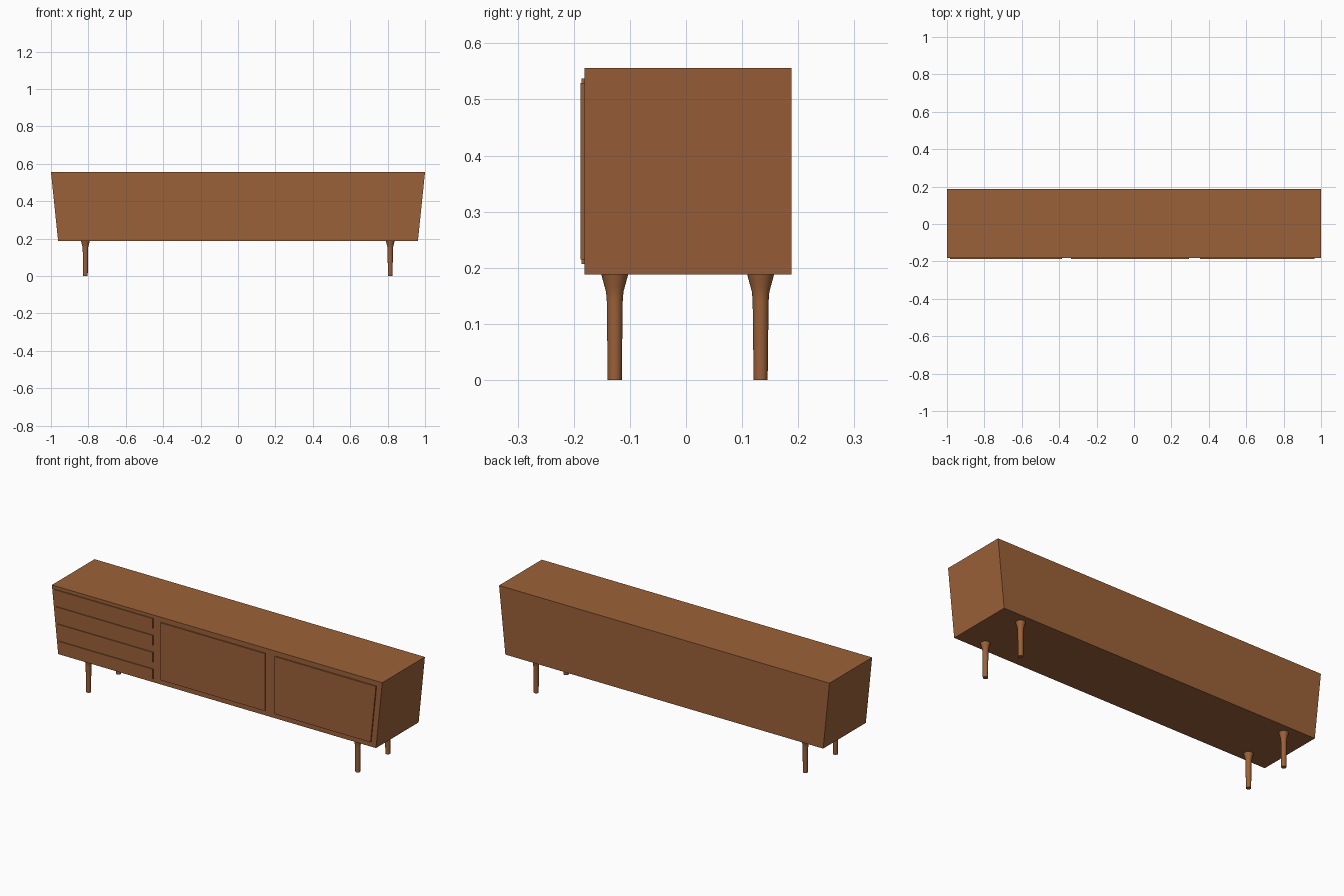
import bpy, bmesh, math

if "Cube" in bpy.data.objects:
    bpy.data.objects.remove(bpy.data.objects["Cube"])

wood = bpy.data.materials.new("wood")
wood.diffuse_color = (0.33, 0.12, 0.04, 1)
wood.use_nodes = True
wood.node_tree.nodes["Principled BSDF"].inputs["Base Color"].default_value = wood.diffuse_color

Z0, Z1 = 0.188, 0.556          # cabinet bottom and top
FRONT, BACK = -0.181, 0.188


def side(z):
    """Half width of the cabinet at height z (ends lean outward)."""
    return 0.962 + 0.038 * (z - Z0) / (Z1 - Z0)


def add_object(name, bm):
    bmesh.ops.recalc_face_normals(bm, faces=bm.faces[:])
    mesh = bpy.data.meshes.new(name)
    bm.to_mesh(mesh)
    bm.free()
    mesh.materials.append(wood)
    ob = bpy.data.objects.new(name, mesh)
    bpy.context.collection.objects.link(ob)
    return ob


def slab(name, outline, y0, y1):
    """Extrude an (x, z) outline from y0 to y1."""
    bm = bmesh.new()
    face = bm.faces.new([bm.verts.new((x, y0, z)) for x, z in outline])
    ext = bmesh.ops.extrude_face_region(bm, geom=[face])["geom"]
    moved = [v for v in ext if isinstance(v, bmesh.types.BMVert)]
    bmesh.ops.translate(bm, verts=moved, vec=(0, y1 - y0, 0))
    return add_object(name, bm)


# Cabinet with leaning ends
slab("cabinet_body", [(-side(Z0), Z0), (side(Z0), Z0), (side(Z1), Z1), (-side(Z1), Z1)],
     FRONT, BACK)

# Four drawer fronts, left edge following the lean
for i in range(4):
    b = 0.207 + i * 0.0922
    t = b + 0.054
    slab(f"drawer_front_{i + 1}",
         [(-side(b) + 0.015, b), (-0.386, b), (-0.386, t), (-side(t) + 0.015, t)],
         -0.186, FRONT + 0.002)

# Two door panels
b, t = 0.215, 0.529
slab("middle_door", [(-0.338, b), (0.294, b), (0.294, t), (-0.338, t)],
     -0.188, FRONT + 0.002)
slab("right_door", [(0.353, b), (side(b) - 0.031, b), (side(t) - 0.031, t), (0.353, t)],
     -0.188, FRONT + 0.002)


def leg(name, cx, cy):
    """Turned leg, flared where it meets the cabinet."""
    profile = [(0.0125, 0), (0.0142, 0.14), (0.0155, 0.157), (0.0185, 0.168), (0.0245, 0.19)]
    n = 24
    bm = bmesh.new()
    rings = [[bm.verts.new((cx + r * math.cos(k * math.tau / n),
                            cy + r * math.sin(k * math.tau / n), z)) for k in range(n)]
             for r, z in profile]
    for lo, hi in zip(rings, rings[1:]):
        for k in range(n):
            bm.faces.new((lo[k], lo[(k + 1) % n], hi[(k + 1) % n], hi[k]))
    bm.faces.new(rings[0])
    bm.faces.new(rings[-1])
    ob = add_object(name, bm)
    bpy.ops.object.select_all(action='DESELECT')
    ob.select_set(True)
    bpy.context.view_layer.objects.active = ob
    bpy.ops.object.shade_smooth_by_angle(angle=math.radians(40))


# Four legs
for end, x in (("left", -0.816), ("right", 0.814)):
    for row, y in (("front", -0.127), ("back", 0.133)):
        leg(f"{row}_{end}_leg", x, y)
